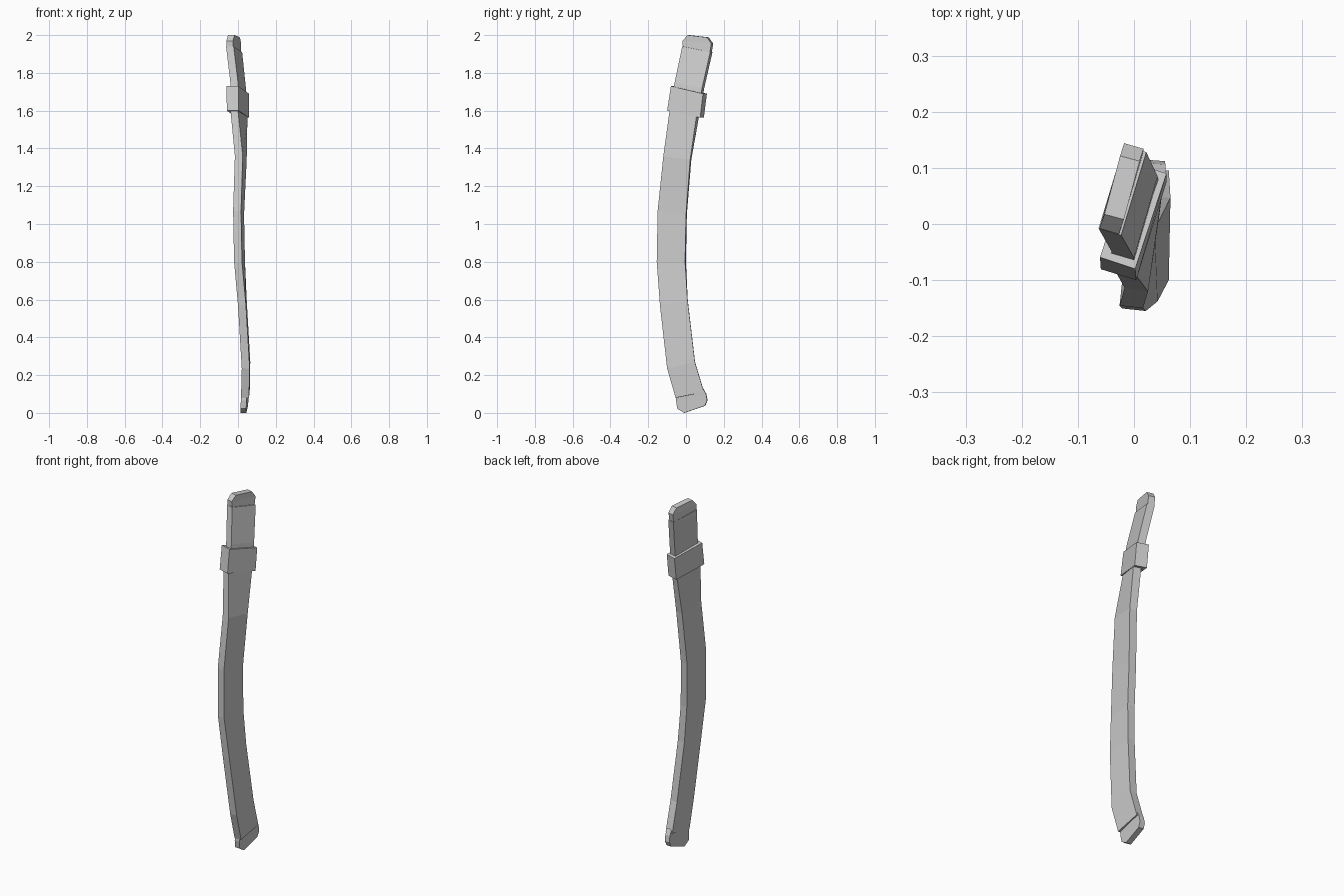
import bpy
import bmesh
from mathutils import Vector

cube = bpy.data.objects.get("Cube")
if cube:
    bpy.data.objects.remove(cube, do_unlink=True)


def make_material(name, value):
    mat = bpy.data.materials.new(name)
    mat.use_nodes = True
    colour = (value, value, value, 1)
    mat.diffuse_color = colour
    mat.node_tree.nodes["Principled BSDF"].inputs["Base Color"].default_value = colour
    return mat


grey = make_material("light grey", 0.6)


def loft(name, rows, thickness):
    """Skin a four-sided bar; each row is the front and back corner of its left face."""
    bm = bmesh.new()
    rings = []
    for front, back in rows:
        front, back = Vector(front), Vector(back)
        across = back - front
        inward = Vector((-across.y, across.x, 0)).normalized() * thickness
        corners = (front, back, back + inward, front + inward)
        rings.append([bm.verts.new(c) for c in corners])
    for low, high in zip(rings, rings[1:]):
        for i in range(4):
            j = (i + 1) % 4
            bm.faces.new((low[i], low[j], high[j], high[i]))
    bm.faces.new(rings[0][::-1])
    bm.faces.new(rings[-1])
    bmesh.ops.recalc_face_normals(bm, faces=bm.faces)
    mesh = bpy.data.meshes.new(name)
    bm.to_mesh(mesh)
    bm.free()
    mesh.materials.append(grey)
    obj = bpy.data.objects.new(name, mesh)
    bpy.context.collection.objects.link(obj)
    return obj


# Long strap, bowed forward and twisting towards the top
loft("strap", [
    ((0.058, -0.055, 0.08), (0.062, 0.095, 0.11)),
    ((0.062, -0.10, 0.235), (0.065, 0.047, 0.27)),
    ((0.042, -0.138, 0.57), (0.046, 0.008, 0.60)),
    ((0.021, -0.155, 0.80), (0.037, -0.005, 0.80)),
    ((0.016, -0.15, 1.07), (0.032, 0.0, 1.05)),
    ((0.025, -0.12, 1.36), (0.046, 0.022, 1.34)),
    ((0.0, -0.087, 1.60), (0.05, 0.055, 1.57)),
    ((0.0, -0.06, 1.75), (0.042, 0.085, 1.72)),
    ((-0.023, -0.02, 1.94), (0.022, 0.128, 1.91)),
], 0.042)

# Band wrapped round the strap
loft("band", [
    ((0.004, -0.10, 1.60), (0.058, 0.075, 1.563)),
    ((0.002, -0.08, 1.73), (0.058, 0.09, 1.69)),
], 0.066)

# Thinner end pieces with clipped corners
loft("top_tip", [
    ((-0.025, -0.016, 1.91), (0.016, 0.125, 1.90)),
    ((-0.027, -0.018, 1.97), (0.017, 0.134, 1.955)),
    ((-0.018, 0.008, 2.0), (0.010, 0.112, 1.988)),
], 0.036)
loft("bottom_tip", [
    ((0.048, -0.05, 0.10), (0.057, 0.09, 0.13)),
    ((0.045, -0.053, 0.065), (0.056, 0.106, 0.10)),
    ((0.043, -0.046, 0.022), (0.055, 0.112, 0.066)),
    ((0.044, -0.01, 0.0), (0.053, 0.10, 0.038)),
], 0.03)
